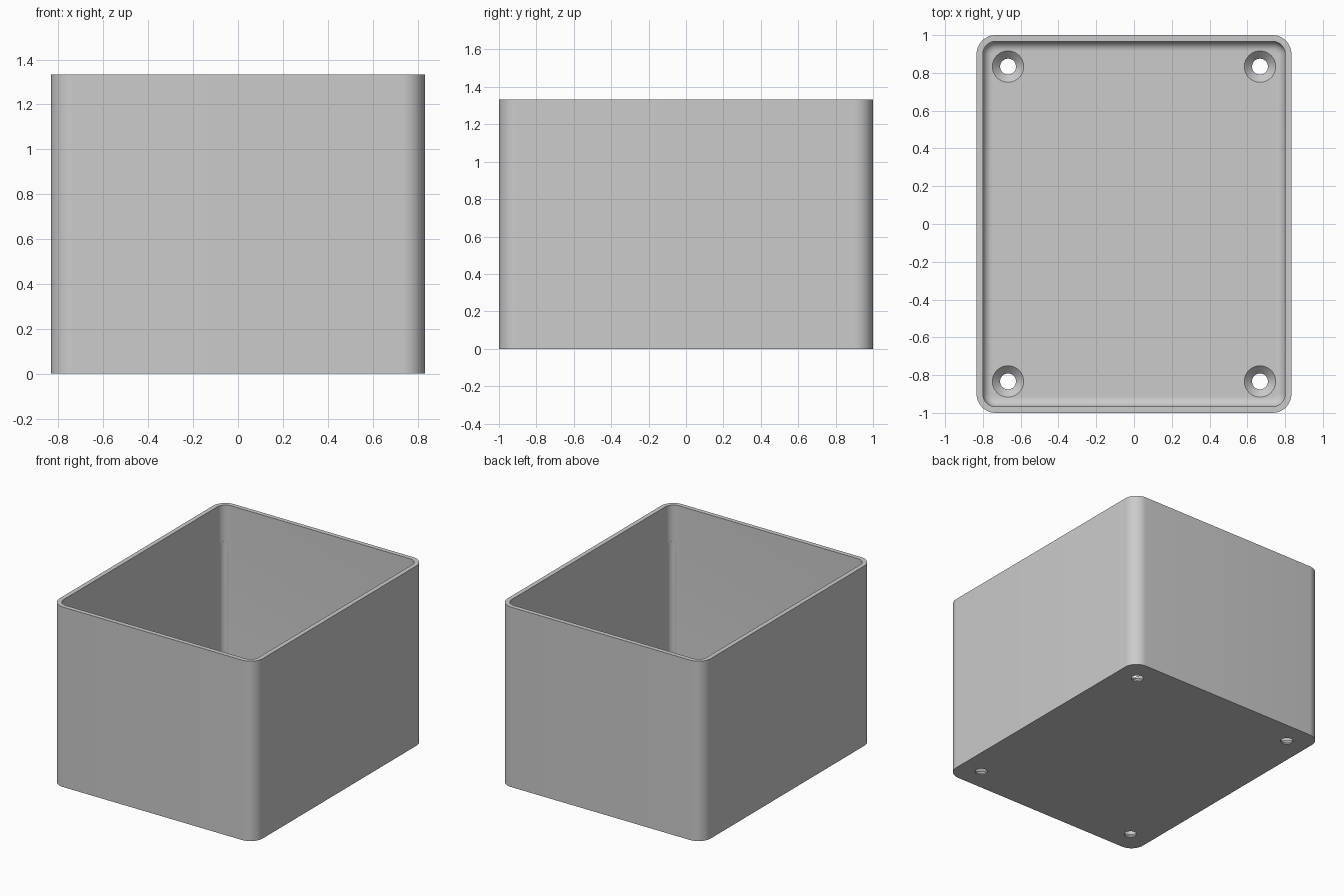
import bpy, bmesh
from math import sin, cos, pi, radians, sqrt

cube = bpy.data.objects.get("Cube")
if cube:
    bpy.data.objects.remove(cube, do_unlink=True)

HALF_X, HALF_Y, HEIGHT = 0.8333, 1.0, 1.3333
RADIUS, WALL, FLOOR, FILLET = 0.1, 0.0333, 0.05, 0.05
HOLE_X, HOLE_Y = 0.667, 0.8333
CORNER_STEPS, FILLET_STEPS = 12, 8

grey = bpy.data.materials.new("light grey")
grey.use_nodes = True
grey.diffuse_color = (0.6, 0.6, 0.6, 1)
grey.node_tree.nodes["Principled BSDF"].inputs["Base Color"].default_value = (0.6, 0.6, 0.6, 1)


def make_object(name, bm):
    bmesh.ops.recalc_face_normals(bm, faces=bm.faces)
    mesh = bpy.data.meshes.new(name)
    bm.to_mesh(mesh)
    bm.free()
    mesh.materials.append(grey)
    obj = bpy.data.objects.new(name, mesh)
    bpy.context.collection.objects.link(obj)
    return obj


def loft(bm, rings):
    """Skin a stack of closed rings and cap both ends."""
    loops = [[bm.verts.new(p) for p in ring] for ring in rings]
    for a, b in zip(loops, loops[1:]):
        for i in range(len(a)):
            j = (i + 1) % len(a)
            bm.faces.new((a[i], a[j], b[j], b[i]))
    bm.faces.new(loops[0])
    bm.faces.new(loops[-1])


def rounded_rect(inset, z):
    r = RADIUS - inset
    cx, cy = HALF_X - RADIUS, HALF_Y - RADIUS
    ring = []
    for k, (sx, sy) in enumerate(((1, 1), (-1, 1), (-1, -1), (1, -1))):
        for i in range(CORNER_STEPS + 1):
            a = (k + i / CORNER_STEPS) * pi / 2
            ring.append((sx * cx + r * cos(a), sy * cy + r * sin(a), z))
    return ring


def circle(x, y, r, z, n=48):
    return [(x + r * cos(2 * pi * i / n), y + r * sin(2 * pi * i / n), z) for i in range(n)]


# Open box: outer wall, rim, inner wall, rounded inner floor edge
rings = [rounded_rect(0, 0), rounded_rect(0, HEIGHT), rounded_rect(WALL, HEIGHT)]
for i in range(FILLET_STEPS + 1):
    a = i / FILLET_STEPS * pi / 2
    rings.append(rounded_rect(WALL + FILLET * (1 - cos(a)), FLOOR + FILLET * (1 - sin(a))))
bm = bmesh.new()
loft(bm, rings)
box = make_object("open_box", bm)

# Cutters: countersunk screw holes and shallow corner grooves
holes, grooves = bmesh.new(), bmesh.new()
groove_offset = 0.0356 / sqrt(2)
for sx in (-1, 1):
    for sy in (-1, 1):
        x, y = sx * HOLE_X, sy * HOLE_Y
        loft(holes, [circle(x, y, 0.042, -0.05), circle(x, y, 0.042, 0.009),
                     circle(x, y, 0.083, FLOOR), circle(x, y, 0.083, FLOOR + 0.1)])
        gx = sx * (HALF_X - RADIUS + groove_offset)
        gy = sy * (HALF_Y - RADIUS + groove_offset)
        loft(grooves, [circle(gx, gy, 0.04, 0.12), circle(gx, gy, 0.04, 1.06)])

bpy.context.view_layer.objects.active = box
box.select_set(True)
for name, cutter_mesh in (("hole_cutter", holes), ("groove_cutter", grooves)):
    cutter = make_object(name, cutter_mesh)
    cutter.hide_render = True
    mod = box.modifiers.new(name, 'BOOLEAN')
    mod.operation = 'DIFFERENCE'
    mod.solver = 'EXACT'
    mod.object = cutter
    bpy.ops.object.modifier_apply(modifier=mod.name)
    bpy.data.objects.remove(cutter, do_unlink=True)

bpy.ops.object.shade_smooth_by_angle(angle=radians(30))
